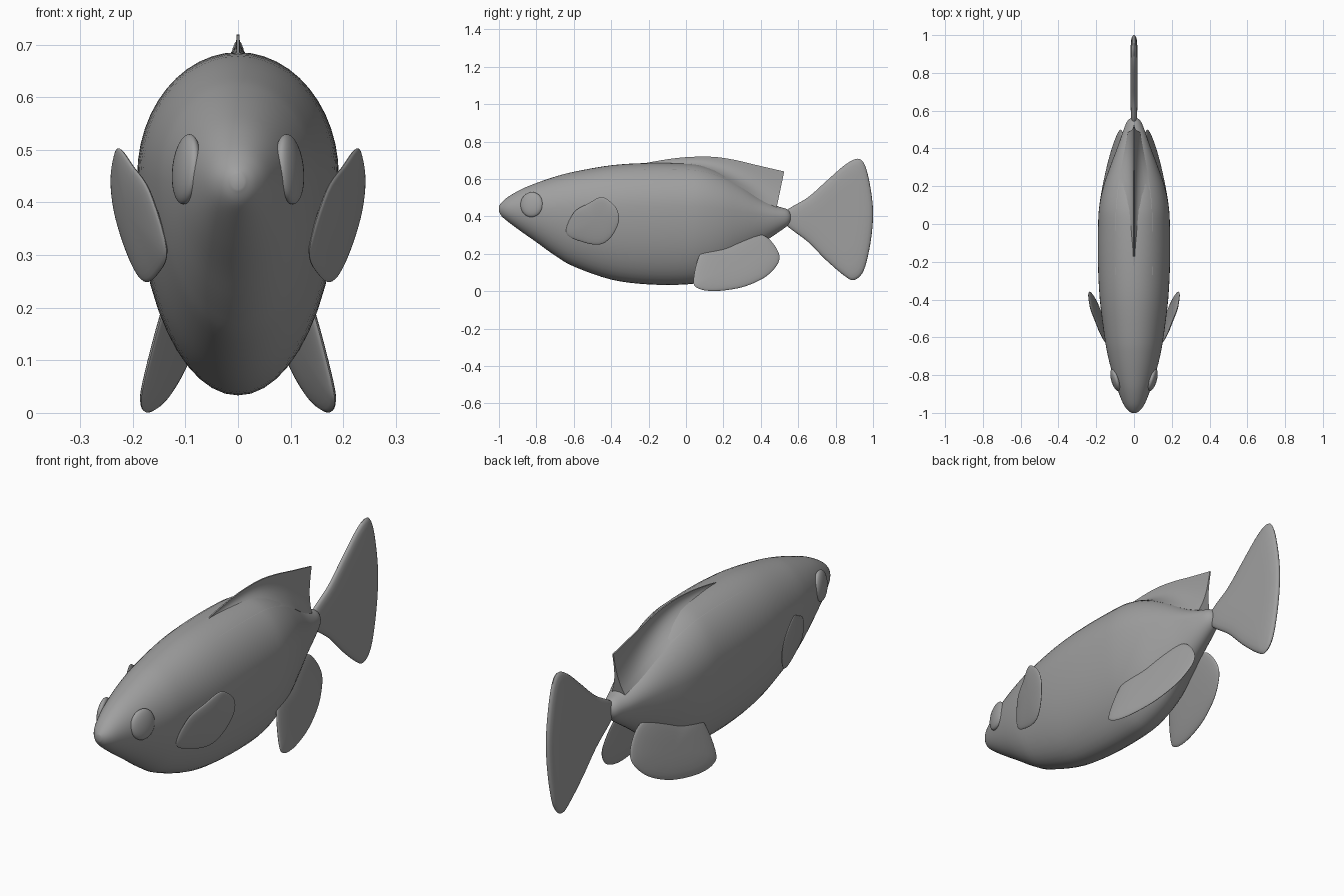
import bpy, bmesh, math
from mathutils import Vector, Matrix

old = bpy.data.objects.get("Cube")
if old:
    bpy.data.objects.remove(old, do_unlink=True)

grey = bpy.data.materials.new("plain grey")
grey.use_nodes = True
colour = (0.35, 0.35, 0.35, 1)
grey.diffuse_color = colour
grey.node_tree.nodes["Principled BSDF"].inputs["Base Color"].default_value = colour


def finish(bm, name, angle=50):
    """Turn a bmesh into a smooth-shaded grey object."""
    bmesh.ops.recalc_face_normals(bm, faces=bm.faces)
    mesh = bpy.data.meshes.new(name)
    bm.to_mesh(mesh)
    bm.free()
    mesh.materials.append(grey)
    obj = bpy.data.objects.new(name, mesh)
    bpy.context.collection.objects.link(obj)
    bpy.ops.object.select_all(action='DESELECT')
    obj.select_set(True)
    bpy.context.view_layer.objects.active = obj
    bpy.ops.object.shade_smooth_by_angle(angle=math.radians(angle))
    return obj


def spline(points, steps, closed=False):
    """Catmull-Rom curve through points of any dimension."""
    n, out = len(points), []
    for i in range(n if closed else n - 1):
        ids = [i - 1, i, i + 1, i + 2]
        ids = [k % n if closed else min(max(k, 0), n - 1) for k in ids]
        a, b, c, d = (points[k] for k in ids)
        for s in range(steps):
            t = s / steps
            out.append([q + 0.5 * t * (r - p + t * (2*p - 5*q + 4*r - w + t * (3*(q - r) + w - p)))
                        for p, q, r, w in zip(a, b, c, d)])
    if not closed:
        out.append(list(points[-1]))
    return out


def loft(bm, rings, closed=True):
    for a, b in zip(rings, rings[1:]):
        n = len(a)
        for i in range(n if closed else n - 1):
            j = (i + 1) % n
            bm.faces.new((a[i], a[j], b[j], b[i]))


# Body: egg-shaped sections; each row is y, top, bottom, widest height, half width
stations = [
    (-1, .455, .425, .44, .012), (-.985, .475, .4, .44, .034),
    (-.95, .505, .37, .44, .058), (-.88, .545, .318, .44, .086),
    (-.8, .578, .262, .44, .112), (-.7, .612, .19, .44, .138),
    (-.6, .638, .132, .445, .156), (-.4, .673, .062, .45, .181),
    (-.2, .685, .036, .45, .191), (0, .682, .036, .45, .19),
    (.1, .668, .055, .45, .183), (.2, .63, .1, .44, .162),
    (.3, .572, .175, .425, .128), (.4, .5, .25, .41, .09),
    (.48, .458, .305, .4, .062), (.54, .438, .348, .396, .038),
    (.56, .415, .375, .395, .018),
]
sections = spline(stations, 4)
bm = bmesh.new()
rings = []
for y, top, bottom, mid, half in sections:
    ring = []
    for k in range(48):
        a = math.tau * k / 48
        reach = top - mid if math.sin(a) > 0 else mid - bottom
        ring.append(bm.verts.new((half * math.cos(a), y, mid + reach * math.sin(a))))
    rings.append(ring)
loft(bm, rings)
bm.faces.new(rings[0])
bm.faces.new(rings[-1])
finish(bm, "body", 80)


def body_at(y):
    for a, b in zip(sections, sections[1:]):
        if a[0] <= y <= b[0]:
            t = (y - a[0]) / (b[0] - a[0])
            return [p + t * (q - p) for p, q in zip(a, b)]


# Dorsal fin: a ridge that flares into the back, with a raked rear edge
ridge = [(-.27, .675), (-.1, .705), (.03, .718), (.16, .717), (.26, .7), (.37, .67), (.485, .64)]
bm = bmesh.new()
rings = []
for y, crest in spline(ridge, 5):
    _, top, _, mid, half = body_at(y)
    base = mid + 0.86 * (top - mid)
    flare = 0.5 * half
    rake = 0.04 * max(0, (y - .2) / .285)
    side = []
    for k in range(9):
        u = k / 8
        side.append((.003 + flare * (1 - u) ** 3, y + rake * u, base + (crest - base) * u))
    points = side + [(-px, py, pz) for px, py, pz in reversed(side)]
    rings.append([bm.verts.new(p) for p in points])
loft(bm, rings)
bm.faces.new(rings[0])
bm.faces.new(rings[-1])
finish(bm, "dorsal_fin", 40)


def fin(name, outline, plane, thick, power=2, side=1):
    """Lens-shaped fin: a y,z outline lying on the plane x = a + b*y + c*z."""
    a, b, c = plane
    rim = spline(outline, 5, closed=True)
    cy = sum(p[0] for p in rim) / len(rim)
    cz = sum(p[1] for p in rim) / len(rim)
    bm = bmesh.new()

    def vert(y, z, offset):
        return bm.verts.new((side * (a + b * y + c * z + offset), y, z))

    edge = [vert(y, z, 0) for y, z in rim]
    for face in (-1, 1):
        rings = [edge]
        for s in (.985, .95, .88, .75, .55, .3):
            off = face * thick * math.sqrt(1 - s ** power)
            rings.append([vert(cy + s * (y - cy), cz + s * (z - cz), off) for y, z in rim])
        loft(bm, rings)
        hub = vert(cy, cz, face * thick)
        last = rings[-1]
        for i in range(len(last)):
            bm.faces.new((last[i - 1], last[i], hub))
    return finish(bm, name, 60)


# Tail fin
tail = [(.53, .425), (.65, .5), (.75, .588), (.85, .675), (.92, .708), (.96, .665),
        (.99, .53), (1, .4), (.985, .25), (.95, .11), (.9, .06), (.85, .08),
        (.75, .165), (.65, .265), (.53, .36)]
fin("tail_fin", tail, (0, 0, 0), .018, 8)

# Paired fins and eyes
pectoral = [(-.64, .31), (-.55, .262), (-.46, .25), (-.4, .29), (-.36, .37), (-.37, .44),
            (-.42, .49), (-.46, .502), (-.52, .47), (-.6, .42)]
pelvic = [(.04, .05), (.06, .16), (.1, .225), (.2, .25), (.28, .29), (.36, .31), (.43, .29),
          (.48, .235), (.5, .18), (.48, .13), (.42, .073), (.32, .027), (.22, .006),
          (.13, .001), (.065, .015)]
for label, side in (("left", 1), ("right", -1)):
    fin(label + "_pectoral_fin", pectoral, (.272, .3, .18), .014, 2, side)
    fin(label + "_pelvic_fin", pelvic, (.198, -.177, -.22), .015, 3, side)
    bm = bmesh.new()
    place = (Matrix.Translation(Vector((side * .098, -.825, .463)))
             @ Matrix.Rotation(side * -.28, 4, 'Z') @ Matrix.Rotation(side * -.1, 4, 'Y')
             @ Matrix.Diagonal((.022, .062, .067, 1)))
    bmesh.ops.create_uvsphere(bm, u_segments=32, v_segments=20, radius=1, matrix=place)
    finish(bm, label + "_eye", 80)
